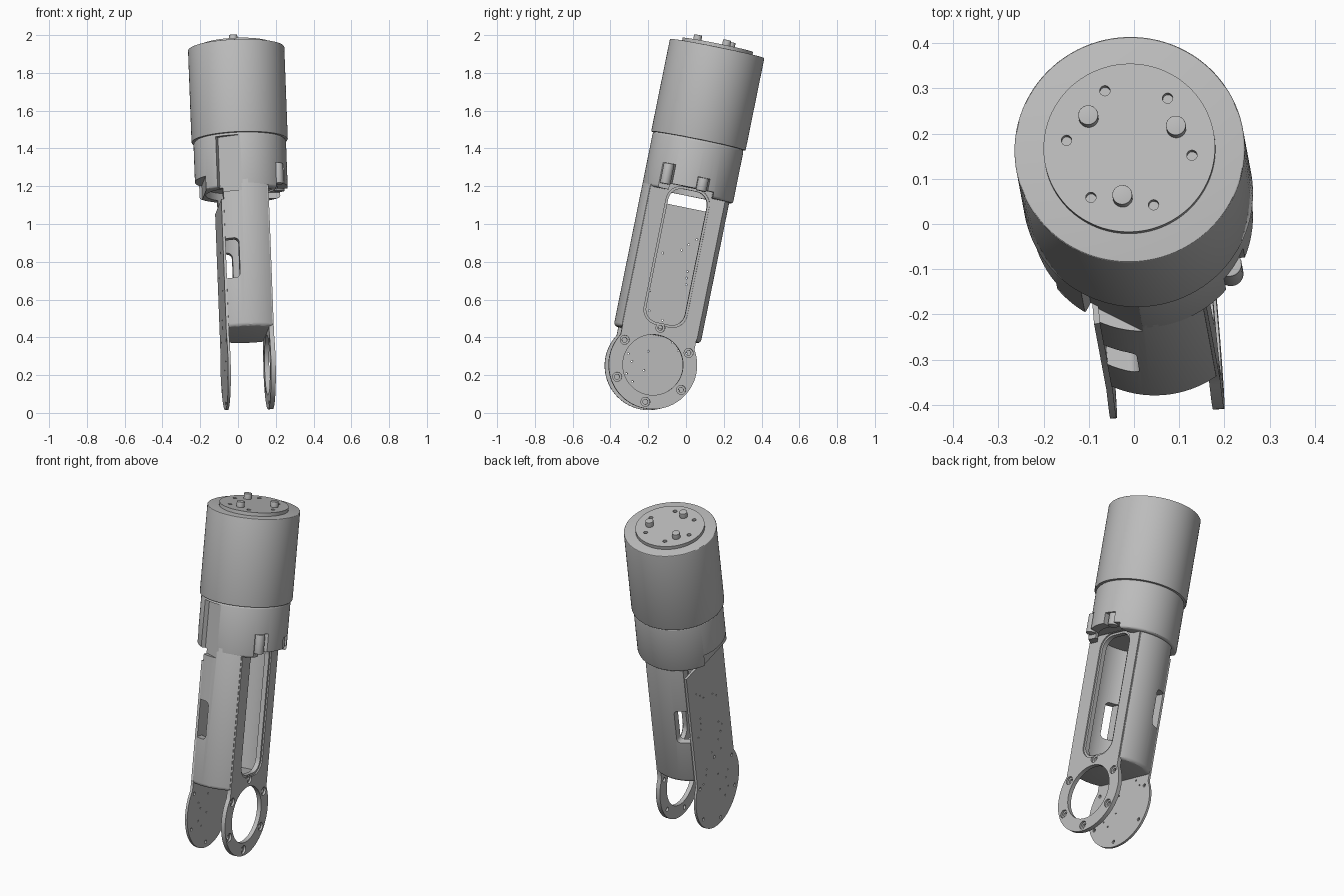
import bpy, bmesh, math, random
from mathutils import Matrix, Vector

if "Cube" in bpy.data.objects:
    bpy.data.objects.remove(bpy.data.objects["Cube"], do_unlink=True)

grey = bpy.data.materials.new("plain grey")
grey.use_nodes = True
COLOUR = (0.5, 0.5, 0.5, 1)
grey.diffuse_color = COLOUR
grey.node_tree.nodes["Principled BSDF"].inputs["Base Color"].default_value = COLOUR

# Leaning frame: local z runs up the arm, local x is the pivot axis
up = Vector((-0.038, 0.203, 1)).normalized()
yaw = math.radians(5)
side = Vector((-math.sin(yaw), math.cos(yaw), 0))
side = (side - up * side.dot(up)).normalized()
across = side.cross(up)
FRAME = Matrix((across, side, up)).transposed().to_4x4()
FRAME.translation = (0.054, -0.176, 0.25)
parts = []


def make(name, bm):
    bmesh.ops.recalc_face_normals(bm, faces=bm.faces)
    mesh = bpy.data.meshes.new(name)
    bm.to_mesh(mesh)
    bm.free()
    mesh.materials.append(grey)
    obj = bpy.data.objects.new(name, mesh)
    bpy.context.collection.objects.link(obj)
    return obj


def part(obj):
    parts.append(obj)
    return obj


def cyl(name, r, low, high, x=0, y=0, seg=96, bevel=0.0):
    """Upright cylinder between two heights, with rounded rims."""
    bm = bmesh.new()
    bmesh.ops.create_cone(bm, cap_ends=True, segments=seg, radius1=r, radius2=r, depth=high - low,
                          matrix=Matrix.Translation((x, y, (low + high) / 2)))
    if bevel:
        rims = [e for e in bm.edges if abs(e.verts[0].co.z - e.verts[1].co.z) < 1e-5]
        bmesh.ops.bevel(bm, geom=rims, offset=bevel, segments=3, affect='EDGES', profile=0.5)
    return make(name, bm)


def box(name, xs, ys, zs, bevel=0.0, axis=0, turn=0.0):
    """Box from ranges; edges along one axis may be rounded."""
    bm = bmesh.new()
    bmesh.ops.create_cube(bm, size=1)
    for v in bm.verts:
        v.co = [r[0] + (c + 0.5) * (r[1] - r[0]) for c, r in zip(v.co, (xs, ys, zs))]
    if bevel:
        edges = [e for e in bm.edges if abs((e.verts[0].co - e.verts[1].co).normalized()[axis]) > 0.9]
        bmesh.ops.bevel(bm, geom=edges, offset=bevel, segments=8, affect='EDGES', profile=0.5)
    if turn:
        pivot = Vector((xs[1], ys[1], 0))
        bmesh.ops.rotate(bm, verts=bm.verts, cent=pivot, matrix=Matrix.Rotation(turn, 3, 'Z'))
    return make(name, bm)


def peg(name, r, x0, x1, y, z, seg=16):
    """Cylinder lying along the pivot axis."""
    bm = bmesh.new()
    place = Matrix.Translation(((x0 + x1) / 2, y, z)) @ Matrix.Rotation(math.pi / 2, 4, 'Y')
    bmesh.ops.create_cone(bm, cap_ends=True, segments=seg, radius1=r, radius2=r, depth=x1 - x0, matrix=place)
    return make(name, bm)


def tongue(name, x0, x1, top, y=-0.01, r=0.235, half=0.2):
    """Long plate with a round lower end, extruded along the pivot axis."""
    bm = bmesh.new()
    a = math.acos(half / r)
    pts = [(-half + y, top), (half + y, top)]
    pts += [(y + r * math.cos(t), r * math.sin(t))
            for t in (a - i * (math.pi + 2 * a) / 64 for i in range(65))]
    face = bm.faces.new([bm.verts.new((x0, p, q)) for p, q in pts])
    out = bmesh.ops.extrude_face_region(bm, geom=[face])
    bmesh.ops.translate(bm, verts=[v for v in out["geom"] if isinstance(v, bmesh.types.BMVert)],
                        vec=(x1 - x0, 0, 0))
    return make(name, bm)


def combine(obj, tools, operation='DIFFERENCE'):
    """Apply booleans and discard the tools."""
    for tool in tools:
        mod = obj.modifiers.new("cut", 'BOOLEAN')
        mod.operation, mod.object, mod.solver = operation, tool, 'EXACT'
        bpy.context.view_layer.update()
        baked = bpy.data.meshes.new_from_object(obj.evaluated_get(bpy.context.evaluated_depsgraph_get()))
        obj.modifiers.clear()
        obj.data = baked
        bpy.data.objects.remove(tool, do_unlink=True)
    return obj


def ring(count, radius, start=0):
    for i in range(count):
        a = math.radians(start + i * 360 / count)
        yield radius * math.cos(a), radius * math.sin(a)


def front_recess():
    return box("front_recess", (-0.15, -0.02), (-0.6, -0.244), (0.9, 1.2), turn=math.radians(-32))


# Motor head with its raised face, screw holes and drive pins
part(cyl("motor_head", 0.255, 1.214, 1.714, bevel=0.004))
face = part(cyl("head_face", 0.19, 1.7, 1.734))
combine(face, [cyl("hole", 0.0115, 1.715, 1.8, x, y, 20) for x, y in ring(6, 0.14, -12)])
for x, y in ring(3, 0.113, 18):
    part(cyl("drive_pin", 0.022, 1.72, 1.765, x, y, 32, 0.002))

# Hollow lower housing: a cylinder with two flats, one carrying the bearing plate
housing = part(cyl("housing", 0.235, 0.165, 0.98, 0, -0.01, bevel=0.02))
combine(housing, [box("flats", (-0.115, 0.118), (-1, 1), (0, 2))], 'INTERSECT')
combine(housing, [tongue("bearing_plate", 0.1, 0.125, 0.96)], 'UNION')
cavity = cyl("cavity", 0.19, 0.2, 0.965, 0, -0.005)
combine(cavity, [box("limit", (-1, 0.09), (-1, 1), (0, 2))], 'INTERSECT')
cuts = [
    cavity,
    front_recess(),
    box("window", (0, 0.3), (-0.105, 0.105), (0.225, 0.945), 0.07),
    box("window_lip", (0.117, 0.31), (-0.117, 0.117), (0.213, 0.957), 0.08),
    box("cable_slot", (-0.2, -0.045), (-1, 1), (0.43, 0.645), 0.025, 1),
    peg("bearing_hole", 0.16, 0.05, 0.32, -0.01, 0, 96),
]
for y, z in ring(6, 0.2, 90):
    cuts += [peg("screw_hole", 0.013, 0.05, 0.33, y - 0.01, z),
             peg("screw_seat", 0.024, 0.113, 0.34, y - 0.01, z, 24)]
combine(housing, cuts)

# Collar under the head, with front recess, side grooves and open underside
collar = part(cyl("collar", 0.245, 0.925, 1.216, bevel=0.014))
combine(collar, [
    front_recess(),
    cyl("under_cavity", 0.19, 0.9, 0.965, 0, -0.005),
    box("window_relief", (0.126, 0.4), (-0.117, 0.117), (0.9, 0.957)),
    box("side_notch", (0.17, 0.4), (-0.175, -0.11), (0.9, 1.06)),
    box("side_notch", (0.19, 0.4), (0.017, 0.082), (0.9, 1.02)),
    box("plate_notch", (-0.4, -0.2), (-0.14, 0.12), (0.9, 1.0)),
])
for x, y, top in ((0.185, -0.143, 1.06), (0.205, 0.05, 1.02)):
    part(cyl("screw_post", 0.028, 0.95, top, x, y, 32, 0.003))

# Closed side plate drilled with small holes
cover = part(tongue("cover_plate", -0.128, -0.114, 0.86))
random.seed(4)
holes = [peg("hole", 0.01, -0.3, 0, y - 0.01, z, 12) for y, z in ring(6, 0.203, 90)]
for i in range(24):
    holes.append(peg("hole", 0.005, -0.3, 0, random.uniform(-0.15, 0.15), -0.1 + i * 0.035, 8))
combine(cover, holes)

# Place in the leaning pose and smooth the curved faces
for obj in parts:
    obj.matrix_world = FRAME
    bpy.ops.object.select_all(action='DESELECT')
    obj.select_set(True)
    bpy.context.view_layer.objects.active = obj
    bpy.ops.object.shade_smooth_by_angle(angle=math.radians(30))
